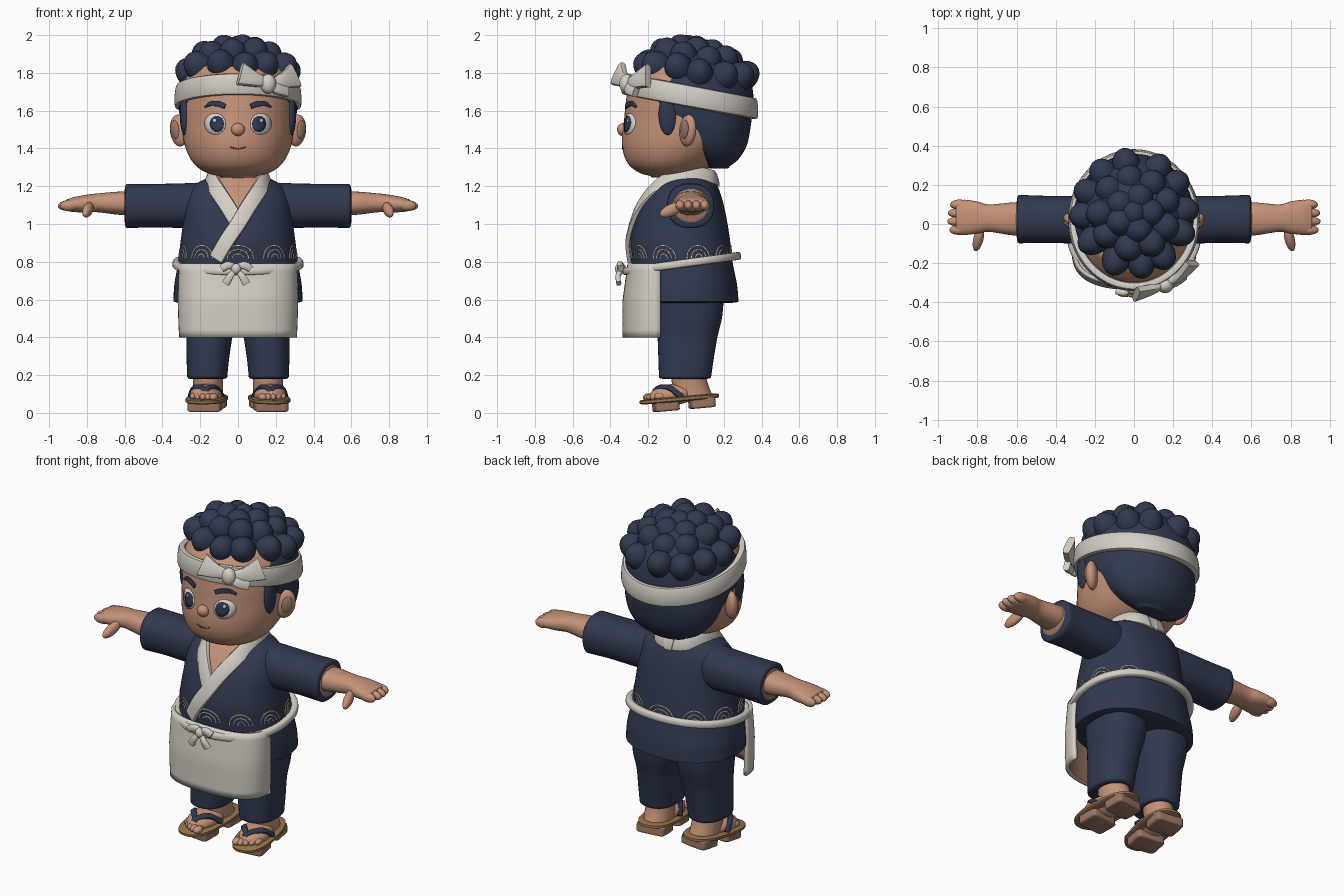
import bpy, bmesh, math, random
from mathutils import Vector as V, Matrix

if "Cube" in bpy.data.objects:
    bpy.data.objects.remove(bpy.data.objects["Cube"])
random.seed(4)
pi, sin, cos = math.pi, math.sin, math.cos

def material(name, rgb):
    m = bpy.data.materials.new(name)
    m.diffuse_color = (*rgb, 1)
    m.use_nodes = True
    m.node_tree.nodes["Principled BSDF"].inputs["Base Color"].default_value = m.diffuse_color
    return m
NAVY = material("navy cloth and hair", (0.030, 0.041, 0.080))
CREAM = material("cream cloth", (0.66, 0.62, 0.56))
SKIN = material("skin", (0.56, 0.29, 0.19))
WOOD = material("sandal wood", (0.31, 0.18, 0.07))
BROWN = material("shaded brown", (0.33, 0.18, 0.125))
WHITE = material("eye white", (0.68, 0.67, 0.67))
DARK = material("mouth brown", (0.14, 0.05, 0.035))

# ---------- helpers ----------
def finish(name, verts, faces, mats, mirror=False, closed=True, M=None, rule=None, thick=0):
    me = bpy.data.meshes.new(name)
    me.from_pydata([tuple(M @ V(v)) if M else tuple(v) for v in verts], [], faces)
    if closed:
        bm = bmesh.new(); bm.from_mesh(me)
        bmesh.ops.recalc_face_normals(bm, faces=bm.faces)
        bm.to_mesh(me); bm.free()
    mats = mats if isinstance(mats, tuple) else (mats,)
    for m in mats:
        me.materials.append(m)
    for p in me.polygons:
        p.use_smooth = True
        if rule and rule(p.center, p.normal):
            p.material_index = 1
    me.set_sharp_from_angle(angle=math.radians(48))
    ob = bpy.data.objects.new(name, me)
    bpy.context.collection.objects.link(ob)
    if thick:
        s = ob.modifiers.new("thickness", 'SOLIDIFY')
        s.thickness, s.offset, s.material_offset = thick, -1, len(mats) - 1
    if mirror:
        ob.modifiers.new("mirror", 'MIRROR').use_mirror_merge = False
    return ob

def spline(pts, steps=5, closed=False):
    n, out = len(pts), []
    at = lambda i: pts[i % n] if closed else pts[max(0, min(n - 1, i))]
    for i in range(n if closed else n - 1):
        for k in range(steps):
            t = k / steps
            out.append(tuple(0.5 * (2*b + (c-a)*t + (2*a-5*b+4*c-d)*t*t + (3*b-a-3*c+d)*t**3)
                             for a, b, c, d in zip(at(i-1), at(i), at(i+1), at(i+2))))
    return out if closed else out + [tuple(pts[-1])]

def oval(a, e):
    f = lambda q: math.copysign(abs(q) ** (2 / e), q)
    return f(cos(a)), f(sin(a))

def skin_rings(rows, n, closed):
    m = len(rows) // n
    faces = [(i*n+j, i*n+(j+1) % n, (i+1) % m*n+(j+1) % n, (i+1) % m*n+j)
             for i in range(m if closed else m-1) for j in range(n)]
    if not closed:
        faces += [tuple(range(n)), tuple(range((m-1)*n, m*n))]
    return faces

def loft(name, rings, mats, axis='Z', e=2, n=40, bev=.01, **kw):
    """rings: (height, centre u, centre v, radius u, radius v); ends are rounded"""
    r = spline(rings)
    cap = lambda q, s, k, d: (q[0] + d*s*bev, q[1], q[2], q[3]*k, q[4]*k)
    r = [cap(r[0], -1, .85, 1), cap(r[0], -1, .95, .7)] + r + [cap(r[-1], 1, .95, .7), cap(r[-1], 1, .85, 1)]
    vs = []
    for h, u, v, ru, rv in r:
        for j in range(n):
            c, s = oval(2*pi*j/n, e)
            p = (u + ru*c, v + rv*s)
            vs.append((*p, h) if axis == 'Z' else (h, *p))
    return finish(name, vs, skin_rings(vs, n, False), mats, **kw)

def sweep(name, pts, ht, mat, normal, closed=False, e=3.5, n=12, **kw):
    """flat strap along points (x, y, z, half width)"""
    p = spline(pts, 5, closed)
    vs, m = [], len(p)
    for i, q in enumerate(p):
        a = p[(i-1) % m] if closed else p[max(i-1, 0)]
        b = p[(i+1) % m] if closed else p[min(i+1, m-1)]
        t = (V(b[:3]) - V(a[:3])).normalized()
        w = t.cross(V(normal(V(q[:3])))).normalized()
        nn = w.cross(t)
        for j in range(n):
            c, s = oval(2*pi*j/n, e)
            vs.append(V(q[:3]) + w*q[3]*c + nn*ht*s)
    return finish(name, vs, skin_rings(vs, n, closed), mat, **kw)

def blob(name, loc, size, mat, point=(0, 0, 1), M=None, **kw):
    bm = bmesh.new()
    mx = Matrix.Translation(loc) @ V(point).to_track_quat('Z', 'Y').to_matrix().to_4x4() @ Matrix.Diagonal((*size, 1))
    bmesh.ops.create_uvsphere(bm, u_segments=24, v_segments=14, radius=1, matrix=mx)
    vs, fs = [v.co.copy() for v in bm.verts], [[v.index for v in f.verts] for f in bm.faces]
    bm.free()
    return finish(name, vs, fs, mat, M=M, **kw)

def ring_at(rings, z):
    r = spline(rings)
    for a, b in zip(r, r[1:]):
        if a[0] <= z <= b[0]:
            t = (z-a[0]) / (b[0]-a[0])
            return [p + (q-p)*t for p, q in zip(a, b)]
    return r[-1]

def front(rings, x, z, e, off=0):
    _, u, v, ru, rv = ring_at(rings, z)
    return v - rv * max(0, 1 - abs((x-u)/ru)**e) ** (1/e) - off

def patch(name, cx, cz, rx, rz, off, mat):
    """thin oval plate laid on the face"""
    vs = [(cx, front(HEAD, cx, cz, 2, off), cz)]
    for k in (.5, 1):
        for j in range(24):
            x, z = cx + rx*k*cos(j*pi/12), cz + rz*k*sin(j*pi/12)
            vs.append((x, front(HEAD, x, z, 2, off), z))
    fs = [(0, 1+j, 1+(j+1) % 24) for j in range(24)]
    fs += [(1+j, 25+j, 25+(j+1) % 24, 1+(j+1) % 24) for j in range(24)]
    return finish(name, vs, fs, mat, closed=False, mirror=True, thick=.007)

outward = lambda p: (p.x, p.y, .02)
facing = lambda p: (0, -1, 0)

# ---------- head ----------
HEAD = [(1.255, 0, -.09, .10, .10), (1.27, 0, -.09, .165, .155), (1.31, 0, -.08, .225, .22), (1.37, 0, -.055, .265, .275),
        (1.45, 0, -.02, .29, .32), (1.55, 0, 0, .30, .328), (1.65, 0, .01, .303, .328), (1.75, 0, .02, .295, .32), (1.83, 0, .03, .25, .27)]
loft("head", HEAD, SKIN, n=56)
loft("neck", [(1.12, 0, .0, .12, .11), (1.31, 0, -.01, .12, .12)], SKIN)
blob("nose", (0, -.335, 1.5), (.036, .03, .034), SKIN)
blob("ear", (.312, .01, 1.495), (.034, .056, .085), SKIN, (.12, .1, 1), mirror=True)
blob("ear_hollow", (.335, -.008, 1.50), (.012, .03, .05), BROWN, (.12, .1, 1), mirror=True)
patch("eye_white", .122, 1.53, .056, .056, .004, WHITE)
patch("pupil", .112, 1.53, .036, .043, .008, NAVY)
patch("eye_glint", .124, 1.548, .008, .009, .0105, WHITE)
sweep("eyebrow", [(x, front(HEAD, x, z, 2, .003), z, w) for x, z, w in
      ((.068, 1.622, .013), (.105, 1.636, .015), (.145, 1.636, .012), (.175, 1.62, .005))], .007, NAVY, facing, mirror=True)
sweep("mouth", [(x, front(HEAD, x, z, 2), z, .004) for x, z in ((-.042, 1.407), (0, 1.398), (.042, 1.407))], .004, DARK, facing)

# ---------- hair ----------
loft("hair_cap", [(1.305, 0, .17, .12, .06), (1.34, 0, .16, .20, .115), (1.41, 0, .13, .262, .19), (1.50, 0, .10, .295, .24),
                  (1.58, 0, .035, .31, .315), (1.66, 0, .03, .315, .328), (1.75, 0, .03, .30, .315), (1.82, 0, .04, .26, .27)], NAVY, n=56)
blob("sideburn", (.282, -.095, 1.58), (.026, .05, .11), NAVY, (0, 0, 1), mirror=True)
blob("hair_dome", (0, .05, 1.77), (.27, .27, .18), NAVY)
for count, rad, z, size, turn in ((12, .235, 1.80, (.075, .08, .105), .1), (9, .165, 1.875, (.075, .075, .09), .3), (5, .08, 1.905, (.075, .075, .09), 0), (1, 0, 1.915, (.07, .07, .083), 0)):
    for k in range(count):
        a = turn + 2*pi*k/count + random.uniform(-.08, .08)
        x, y = rad*cos(a), .055 + rad*sin(a)*1.02
        zz = z - .13*(y-.05) + random.uniform(-.012, .012)*(count > 1)
        blob("hair_clump", (x, y, zz), size, NAVY, (x, (y-.05), .16 if rad > .2 else .25))

# ---------- headband with bow ----------
sweep("headband", [(.314*cos(a), .02+.34*sin(a), 1.68-.19*(.02+.34*sin(a)), .057) for a in [k*pi/12 for k in range(24)]],
      .022, CREAM, outward, closed=True)
tie = lambda p: (.55, -.8, .25)
sweep("headband_bow_left", [(.16, -.30, 1.745, .022), (.09, -.335, 1.765, .04), (.01, -.36, 1.795, .068)], .022, CREAM, tie)
sweep("headband_bow_right", [(.16, -.30, 1.745, .022), (.23, -.27, 1.755, .04), (.30, -.20, 1.785, .068)], .022, CREAM, tie)
sweep("headband_bow_tail", [(.16, -.31, 1.74, .022), (.21, -.30, 1.715, .03), (.26, -.265, 1.70, .03)], .018, CREAM, tie)
blob("headband_knot", (.16, -.315, 1.742), (.042, .038, .052), CREAM)

# ---------- jacket ----------
TORSO = [(.59, 0, .0, .342, .278), (.68, 0, -.005, .337, .275), (.79, 0, -.02, .318, .268), (.90, 0, -.03, .305, .265), (1.0, 0, -.028, .292, .248),
         (1.1, 0, -.018, .282, .218), (1.19, 0, 0, .25, .172), (1.235, 0, .005, .18, .135), (1.25, 0, .005, .14, .12)]
E = 2.2
loft("jacket", TORSO, (NAVY, SKIN), e=E, n=96, bev=.008, rule=lambda c, n: c.y < 0 and abs(c.x) < (c.z-1.04)*.55)
loft("sleeve", [(.08, .02, 1.10, .10, .105), (.2, .02, 1.098, .118, .12), (.3, .022, 1.097, .122, .118), (.45, .024, 1.097, .12, .115), (.588, .025, 1.095, .124, .117)],
     NAVY, 'X', e=2.3, mirror=True)
loft("sleeve_lining", [(.56, .025, 1.096, .098, .093), (.594, .025, 1.096, .098, .093)], BROWN, 'X', mirror=True, bev=.008)

# crossed collar
def collar(name, side, chest, off):
    neck = [(-.03, .158, 1.235), (.085, .135, 1.248), (.14, .04, 1.265), (.145, -.06, 1.252)]
    pts = neck + [(x, front(TORSO, x, z, E, off), z) for x, z in chest]
    sweep(name, [(side*x, y, z, .042) for x, y, z in pts], .015, CREAM, lambda p: (p.x*.7, p.y, .04 if p.z > 1.2 else .08))
collar("collar_under", -1, [(.115, 1.185), (.06, 1.10), (.0, 1.0)], .002)
collar("collar_over", 1, [(.115, 1.185), (.06, 1.10), (0, 1.0), (-.06, .91), (-.115, .815)], .010)

# wave motifs round the waist
def on_torso(a, z):
    _, u, v, ru, rv = ring_at(TORSO, z)
    c, s = oval(a, E)
    return (u + (ru+.001)*c, v + (rv+.001)*s, z)
for k in range(10):
    a0 = pi/2 + k*pi/5
    for r, h in ((.23, .068), (.15, .046), (.07, .024)):
        sweep("wave_arc", [(*on_torso(a0 + r*cos(t*pi/6), .818 + h*sin(t*pi/6)), .0035) for t in range(7)], .003, CREAM, outward, n=6)

# ---------- belt, apron, bow ----------
sweep("belt", [(.327*c, -.022+.293*s, .79+.04*s, .021) for c, s in [oval(k*pi/16, E) for k in range(32)]], .02, CREAM, outward, closed=True)
vs, cols, rows = [], 40, 10
for i in range(rows+1):
    z = .40 + .39*i/rows
    t = 1 - i/rows
    for j in range(cols+1):
        c, s = oval(pi + pi*j/cols, 2.6)
        vs.append(((.312+.006*sin(t*pi))*c, -.135 + (.175+.026*min(1, 2*t))*s, z))
fs = [(i*(cols+1)+j, i*(cols+1)+j+1, (i+1)*(cols+1)+j+1, (i+1)*(cols+1)+j) for i in range(rows) for j in range(cols)]
finish("apron", vs, fs, (CREAM, BROWN), closed=False, thick=.02)
for s in (-1, 1):
    sweep("belt_bow_loop", [(-.01, -.335, .77, .012), (-.01+s*.04, -.35, .782, .02), (-.01+s*.075, -.345, .765, .02)], .016, CREAM, facing)
    sweep("belt_bow_tail", [(-.01, -.34, .76, .012), (-.01+s*.03, -.36, .725, .017), (-.01+s*.055, -.355, .685, .022)], .013, CREAM, facing)
blob("belt_knot", (-.01, -.35, .762), (.027, .026, .03), CREAM)

# ---------- arms and hands ----------
loft("forearm", [(.5, .025, 1.11, .085, .064), (.62, .026, 1.11, .084, .062), (.74, .03, 1.112, .070, .050), (.80, .033, 1.108, .082, .047), (.865, .034, 1.103, .09, .040), (.90, .034, 1.10, .085, .032)],
     SKIN, 'X', e=2.3, mirror=True)
for k in range(4):
    blob("finger", (.892, -.03+.043*k, 1.098), (.026, .029, (.052, .062, .06, .048)[k]), SKIN, (1, 0, -.05), mirror=True)
blob("thumb", (.795, -.075, 1.075), (.026, .032, .07), SKIN, (.25, -1, -.45), mirror=True)

# ---------- trousers ----------
loft("trouser_leg", [(.19, .163, -.005, .106, .138), (.28, .16, .0, .112, .146), (.4, .152, .008, .122, .158), (.5, .148, .02, .14, .17), (.6, .145, .02, .15, .18)],
     NAVY, e=2.4, mirror=True)

# ---------- feet and sandals ----------
F = Matrix.Translation((.165, -.03, .015)) @ Matrix.Rotation(math.radians(7), 4, 'Z') @ Matrix.Rotation(math.radians(5), 4, 'X')
loft("ankle", [(.07, 0, .075, .078, .10), (.12, 0, .065, .078, .095), (.20, 0, .055, .08, .09)], SKIN, M=F, mirror=True)
blob("foot", (0, -.03, .085), (.086, .13, .056), SKIN, M=F, mirror=True)
for k in range(5):
    blob("toe", (-.055+.028*k, -.155+.006*k*k/2, .082), (.019 if k else .024, .032, .02), SKIN, M=F, mirror=True)
loft("sandal_sole", [(.052, 0, 0, .107, .212), (.066, 0, 0, .107, .212)], (WOOD, BROWN), e=2.5, bev=.006, M=F, mirror=True,
     rule=lambda c, n: n.z < -.7)
for y in (-.075, .118):
    loft("sandal_tooth", [(.008, 0, y, .088, .066), (.05, 0, y, .088, .066)], BROWN, e=7, bev=.007, M=F, mirror=True)
for s in (-1, 1):
    sweep("sandal_strap", [(-.012, -.145, .085, .012), (-.008+s*.012, -.115, .125, .015), (s*.06, -.06, .125, .017), (s*.09, .0, .07, .017)],
          .010, NAVY, lambda p: (p.x, -.02, .1), M=F, mirror=True)
